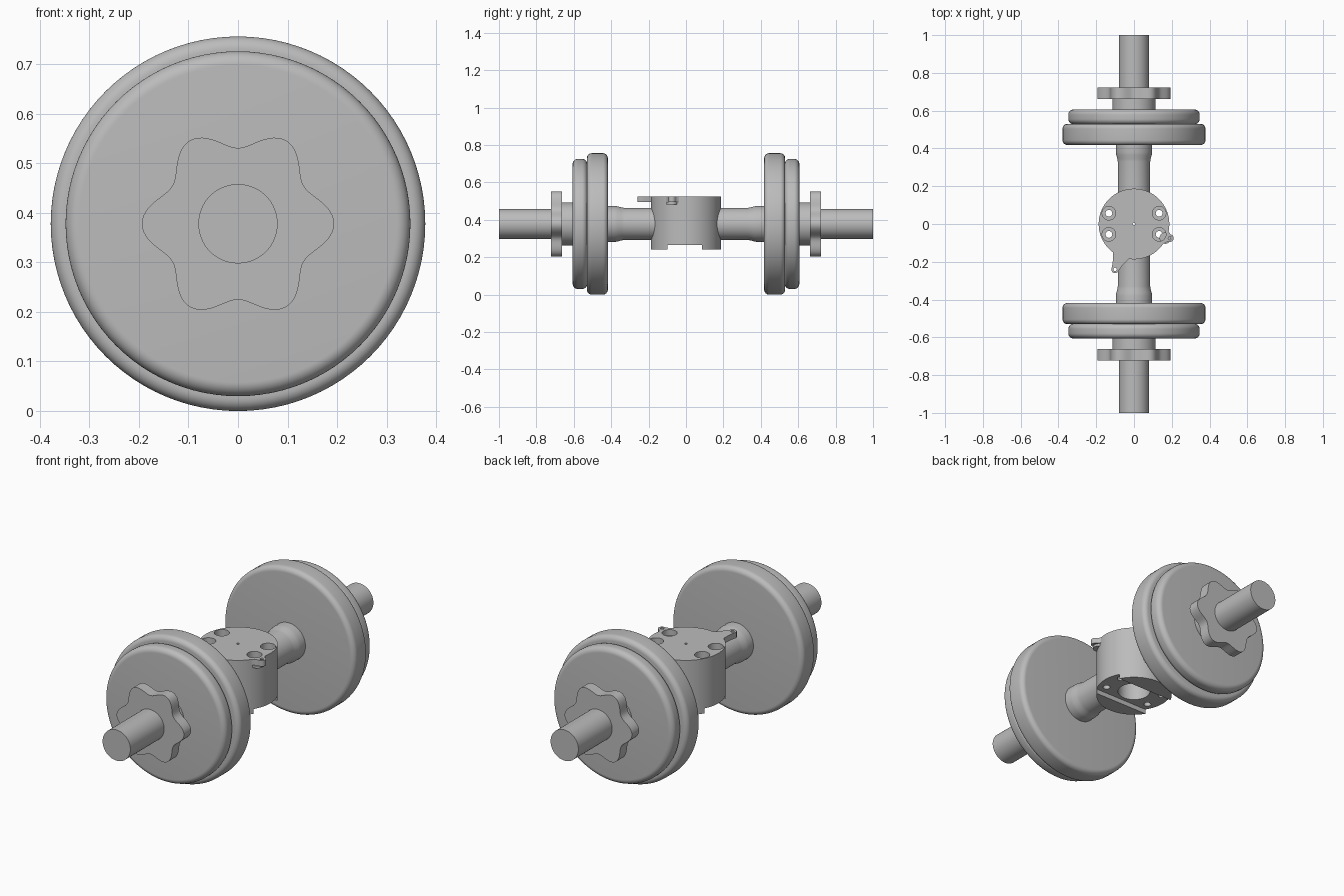
import bpy, bmesh
from math import sin, cos, pi, atan2, radians
from mathutils import Vector, Matrix

cube = bpy.data.objects.get("Cube")
if cube:
    bpy.data.objects.remove(cube, do_unlink=True)

AXIS_Z = 0.378   # height of the bar's axis
TOP = 0.525      # top of the hub
HUB_R = 0.187

grey = bpy.data.materials.new("plain_grey")
grey.use_nodes = True
colour = (0.5, 0.5, 0.5, 1)
grey.diffuse_color = colour
grey.node_tree.nodes["Principled BSDF"].inputs["Base Color"].default_value = colour


def finish(name, bm, smooth=True):
    bmesh.ops.recalc_face_normals(bm, faces=bm.faces)
    me = bpy.data.meshes.new(name)
    bm.to_mesh(me)
    bm.free()
    ob = bpy.data.objects.new(name, me)
    bpy.context.collection.objects.link(ob)
    me.materials.append(grey)
    if smooth:
        bpy.ops.object.select_all(action='DESELECT')
        ob.select_set(True)
        bpy.context.view_layer.objects.active = ob
        bpy.ops.object.shade_smooth_by_angle(angle=radians(35))
    return ob


def prism(bm, outline, z0, z1):
    """Closed outline extruded upwards."""
    face = bm.faces.new([bm.verts.new((x, y, z0)) for x, y in outline])
    top = bmesh.ops.extrude_face_region(bm, geom=[face])["geom"]
    bmesh.ops.translate(bm, vec=(0, 0, z1 - z0),
                        verts=[v for v in top if isinstance(v, bmesh.types.BMVert)])


def circle(r, x=0, y=0, n=48):
    return [(x + r * cos(2 * pi * i / n), y + r * sin(2 * pi * i / n)) for i in range(n)]


def lathe(name, profile, side, n=96):
    """Solid of revolution around the bar axis from (distance, radius) pairs."""
    bm = bmesh.new()
    rings = [[bm.verts.new((x, side * d, z + AXIS_Z)) for x, z in circle(r, n=n)]
             for d, r in profile]
    for a, b in zip(rings, rings[1:]):
        for i in range(n):
            bm.faces.new((a[i], a[i - 1], b[i - 1], b[i]))
    bm.faces.new(rings[0])
    bm.faces.new(rings[-1])
    return finish(name, bm)


def disc(d0, d1, r, edge, steps=8):
    """Profile of a plate with rounded rims."""
    arc = [pi / 2 * i / steps for i in range(steps + 1)]
    first = [(d0 + edge * (1 - sin(a)), r - edge * (1 - cos(a))) for a in reversed(arc)]
    last = [(d1 - edge * (1 - sin(a)), r - edge * (1 - cos(a))) for a in arc]
    return first[::-1] + last if first[0][0] > first[-1][0] else first + last


# Bar, plates and clamp nut on each end
for side, end in ((-1, "front"), (1, "back")):
    lathe(end + "_bar", [(0.4, 0.08), (1.0, 0.08)], side)
    lathe(end + "_grip", [(0.14, 0.086), (0.33, 0.086), (0.345, 0.088), (0.365, 0.094),
                          (0.38, 0.096), (0.42, 0.096)], side)
    lathe(end + "_large_plate", disc(0.418, 0.53, 0.378, 0.026), side)
    lathe(end + "_small_plate", disc(0.528, 0.606, 0.348, 0.028), side)
    lathe(end + "_collar", [(0.6, 0.115), (0.67, 0.115)], side)

    bm = bmesh.new()
    star = []
    for i in range(144):
        a = 2 * pi * i / 144
        r = 0.1735 + 0.0205 * cos(6 * a)
        star.append((r * cos(a), r * sin(a)))
    prism(bm, star, 0.663, 0.722)
    bmesh.ops.transform(bm, verts=bm.verts,
                        matrix=Matrix.Translation((0, 0, AXIS_Z)) @ Matrix.Rotation(side * -pi / 2, 4, 'X'))
    finish(end + "_star_nut", bm)


def cut(target, name, outline, z0, z1):
    """Subtract a prism from the target."""
    bm = bmesh.new()
    prism(bm, outline, z0, z1)
    cutter = finish(name, bm, False)
    cutter.hide_render = True
    bpy.context.view_layer.objects.active = target
    mod = target.modifiers.new("cut", 'BOOLEAN')
    mod.operation = 'DIFFERENCE'
    mod.solver = 'EXACT'
    mod.object = cutter
    bpy.ops.object.modifier_apply(modifier=mod.name)
    bpy.data.objects.remove(cutter, do_unlink=True)


def shade(ob):
    bpy.ops.object.select_all(action='DESELECT')
    ob.select_set(True)
    bpy.context.view_layer.objects.active = ob
    bpy.ops.object.shade_smooth_by_angle(angle=radians(35))


# Central hub with a slot, bore and bolt holes
bm = bmesh.new()
prism(bm, circle(HUB_R, n=128), 0.24, TOP)
hub = finish("hub", bm, False)
cut(hub, "slot_cutter", [(-0.3, -0.1), (0.3, -0.1), (0.3, 0.085), (-0.3, 0.085)], 0.2, 0.265)
cut(hub, "bore_cutter", circle(0.08), 0.2, 0.42)
cut(hub, "pin_cutter", circle(0.007, n=16), 0.4, 0.6)
for x in (-0.133, 0.133):
    for y in (-0.055, 0.057):
        cut(hub, "bolt_cutter", circle(0.018, x, y, 32), 0.2, 0.6)
        cut(hub, "counterbore_cutter", circle(0.036, x, y, 32), 0.46, 0.6)
shade(hub)


def ear(name, tip, start, stop, r=0.02):
    """Thin lug that flares from the hub rim to a rounded, drilled tip."""
    tip = Vector(tip)
    along = atan2(tip.y, tip.x)
    base = [radians(start + (stop - start) * i / 12) for i in range(13)]
    root = [Vector((cos(a), sin(a))) * (HUB_R - 0.004) for a in base]
    nose = [tip + r * Vector((cos(along + t), sin(along + t)))
            for t in [pi / 2 - pi * i / 12 for i in range(13)]]

    def flare(a, b):
        mid = (a + b) / 2
        mid = mid + (tip * 0.86 - mid) * 0.25
        return [a * (1 - t) ** 2 + mid * 2 * t * (1 - t) + b * t * t
                for t in (i / 8 for i in range(1, 8))]

    outline = root + flare(root[-1], nose[0]) + nose + flare(nose[-1], root[0])
    bm = bmesh.new()
    prism(bm, [tuple(p) for p in outline], TOP - 0.03, TOP)
    ob = finish(name, bm, False)
    cut(ob, name + "_hole", circle(0.009, tip.x, tip.y, 20), 0.4, 0.6)
    shade(ob)


ear("left_ear", (0.19, -0.075), -42, -8)
ear("front_ear", (-0.1, -0.24), -128, -97)

# Small step under the left ear
bm = bmesh.new()
prism(bm, circle(0.03, 0.165, -0.075, 32), TOP - 0.042, TOP - 0.03)
finish("left_ear_boss", bm)
